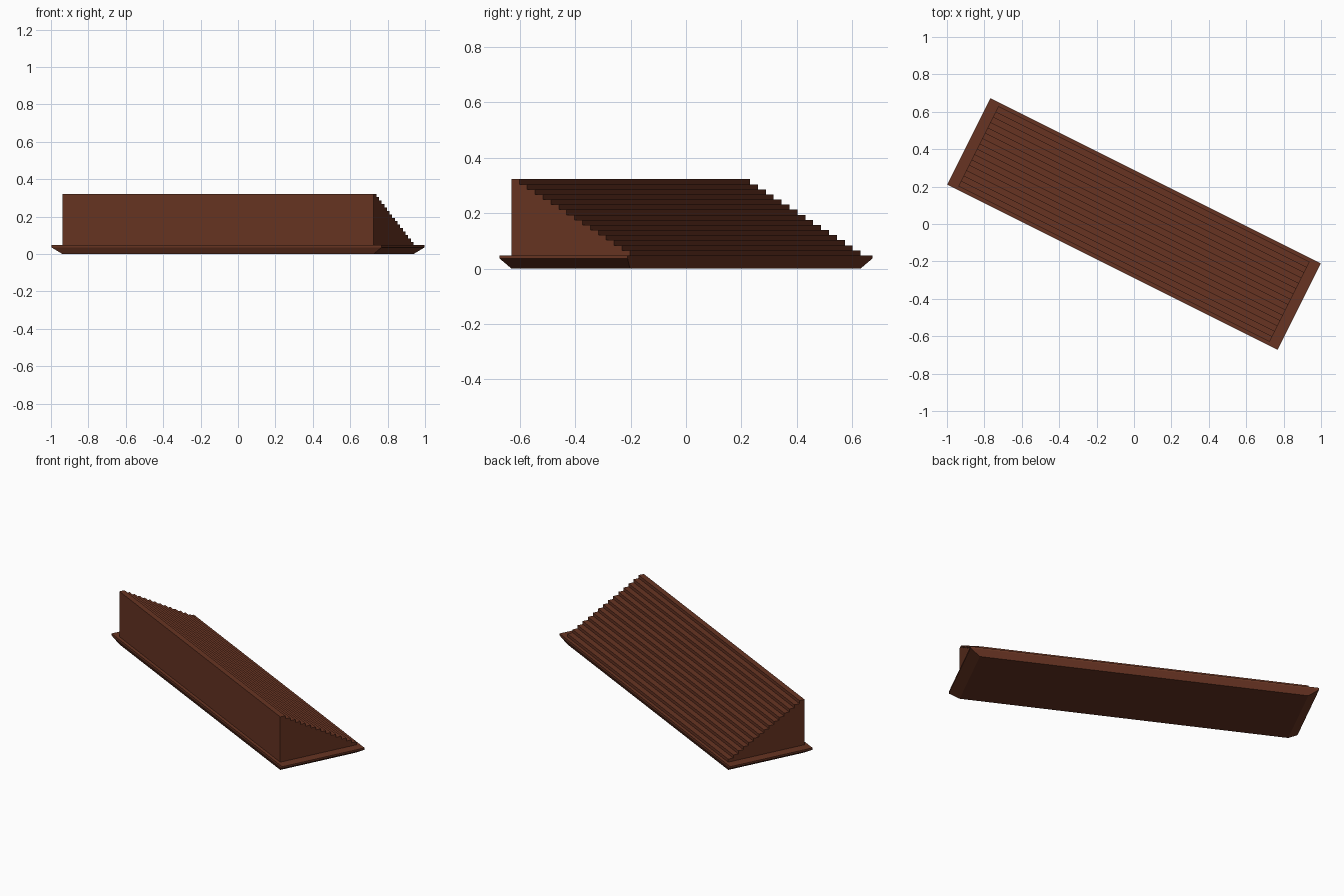
import bpy
import bmesh
import math

cube = bpy.data.objects.get("Cube")
if cube:
    bpy.data.objects.remove(cube, do_unlink=True)

ANGLE = -math.atan2(1, 2)
HALF_LEN, HALF_DEPTH = 0.987, 0.258      # base slab
END_INSET, SIDE_INSET = 0.057, 0.019     # slope under the slab
BASE_TOP, LIP_BOTTOM = 0.047, 0.036
HEIGHT, STEPS = 0.322, 15

brown = bpy.data.materials.new("brown wood")
brown.use_nodes = True
color = (0.135, 0.034, 0.016, 1)
brown.diffuse_color = color
brown.node_tree.nodes["Principled BSDF"].inputs["Base Color"].default_value = color


def loft(name, rings):
    """Join equal rings of points with side faces and cap both ends."""
    bm = bmesh.new()
    loops = [[bm.verts.new(p) for p in ring] for ring in rings]
    for a, b in zip(loops, loops[1:]):
        for i in range(len(a)):
            j = (i + 1) % len(a)
            bm.faces.new((a[i], a[j], b[j], b[i]))
    bm.faces.new(loops[0])
    bm.faces.new(loops[-1])
    bmesh.ops.recalc_face_normals(bm, faces=bm.faces)
    mesh = bpy.data.meshes.new(name)
    bm.to_mesh(mesh)
    bm.free()
    mesh.materials.append(brown)
    obj = bpy.data.objects.new(name, mesh)
    obj.rotation_euler.z = ANGLE
    bpy.context.collection.objects.link(obj)
    return obj


def rectangle(x, y, z):
    return [(-x, -y, z), (x, -y, z), (x, y, z), (-x, y, z)]


# Base slab with a thin lip and a sloped underside
body_x, body_y = HALF_LEN - END_INSET, HALF_DEPTH - SIDE_INSET
loft("base_slab", [rectangle(body_x, body_y, 0),
                   rectangle(HALF_LEN, HALF_DEPTH, LIP_BOTTOM),
                   rectangle(HALF_LEN, HALF_DEPTH, BASE_TOP)])

# Stepped body: sheer front wall, steps descending to the back
tread = 2 * body_y / STEPS
riser = (HEIGHT - BASE_TOP) / STEPS
profile = [(-body_y, BASE_TOP), (-body_y, HEIGHT)]
for i in range(STEPS):
    y = -body_y + (i + 1) * tread
    profile.append((y, HEIGHT - i * riser))
    profile.append((y, HEIGHT - (i + 1) * riser))
loft("stepped_body", [[(x, y, z) for y, z in profile] for x in (-body_x, body_x)])
